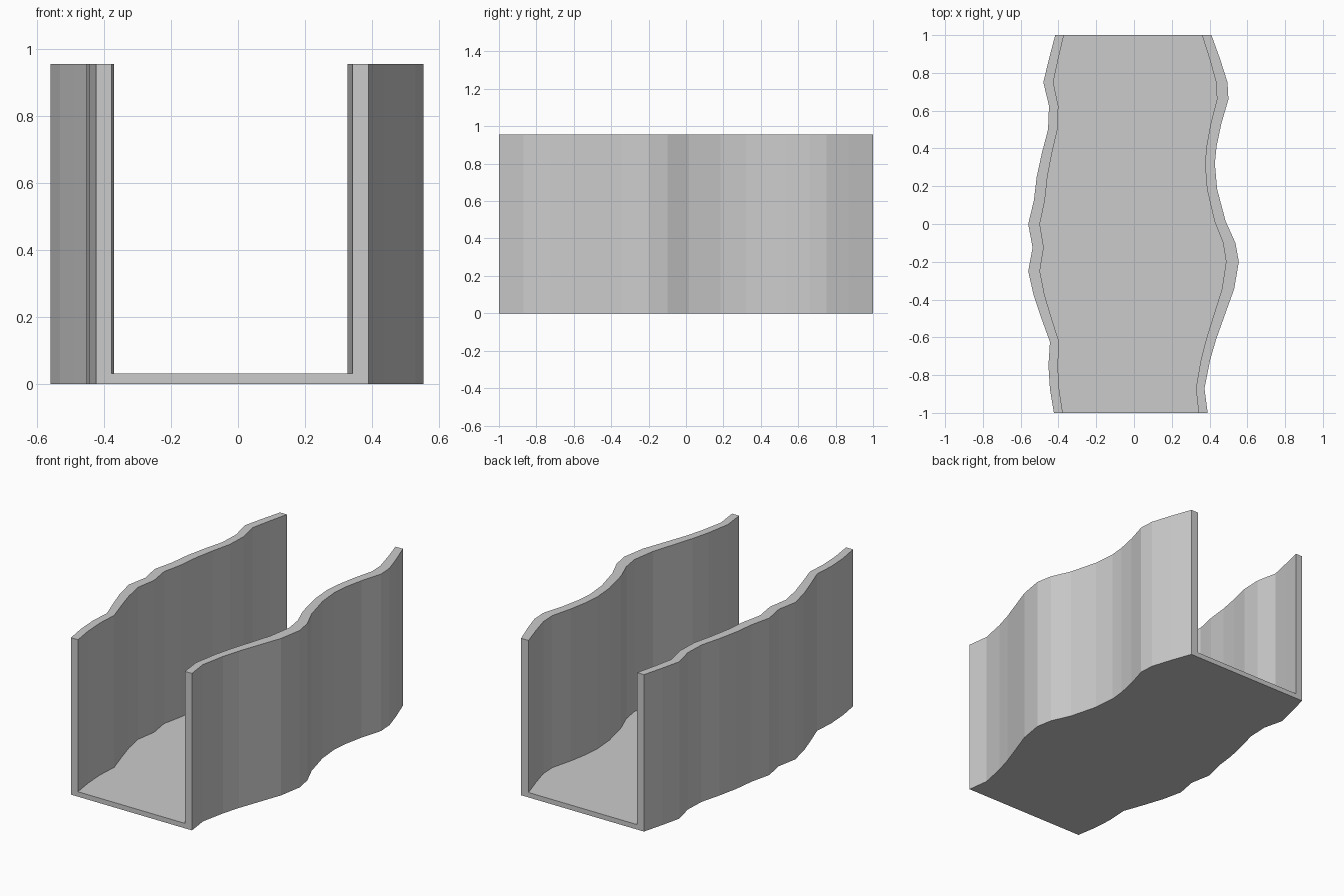
import bpy
import bmesh

HEIGHT, FLOOR = 0.955, 0.03
STEPS = 16

cube = bpy.data.objects.get("Cube")
if cube:
    bpy.data.objects.remove(cube, do_unlink=True)

# Plain grey for the whole channel
grey = bpy.data.materials.new("light grey")
grey.use_nodes = True
colour = (0.6, 0.6, 0.6, 1)
grey.diffuse_color = colour
grey.node_tree.nodes["Principled BSDF"].inputs["Base Color"].default_value = colour

# Outer wavy outlines, from front to back
left_x = [.424, .445, .453, .445, .49, .532, .56, .537, .56,
          .53, .515, .488, .455, .45, .48, .45, .417]
right_x = [.39, .373, .403, .435, .485, .53, .555, .537, .485,
           .44, .428, .437, .462, .5, .495, .457, .41]
right_y = [-1, -.87, -.72, -.61, -.47, -.345, -.2, -.1, .015,
           .185, .32, .41, .53, .66, .75, .87, 1]


def wall_section(bm, x, y, inner_scale):
    """Four corners of one wall: outer bottom, outer top, inner top, inner floor."""
    inner = x * inner_scale
    corners = [(x, 0), (x, HEIGHT), (inner, HEIGHT), (inner, FLOOR)]
    return [bm.verts.new((px, y, pz)) for px, pz in corners]


# U-shaped sections, joined from front to back
bm = bmesh.new()
sections = []
for i in range(STEPS + 1):
    left_wall = wall_section(bm, -left_x[i], -1 + 2 * i / STEPS, 0.89)
    right_wall = wall_section(bm, right_x[i], right_y[i], 0.878)
    sections.append(left_wall + right_wall[::-1])

for a, b in zip(sections, sections[1:]):
    for j in range(len(a)):
        k = (j + 1) % len(a)
        bm.faces.new((a[j], a[k], b[k], b[j]))

# Flat front and back ends
bm.faces.new(sections[0])
bm.faces.new(sections[-1])
bmesh.ops.recalc_face_normals(bm, faces=bm.faces)

mesh = bpy.data.meshes.new("wavy_channel")
bm.to_mesh(mesh)
bm.free()
mesh.materials.append(grey)
channel = bpy.data.objects.new("wavy_channel", mesh)
bpy.context.collection.objects.link(channel)
